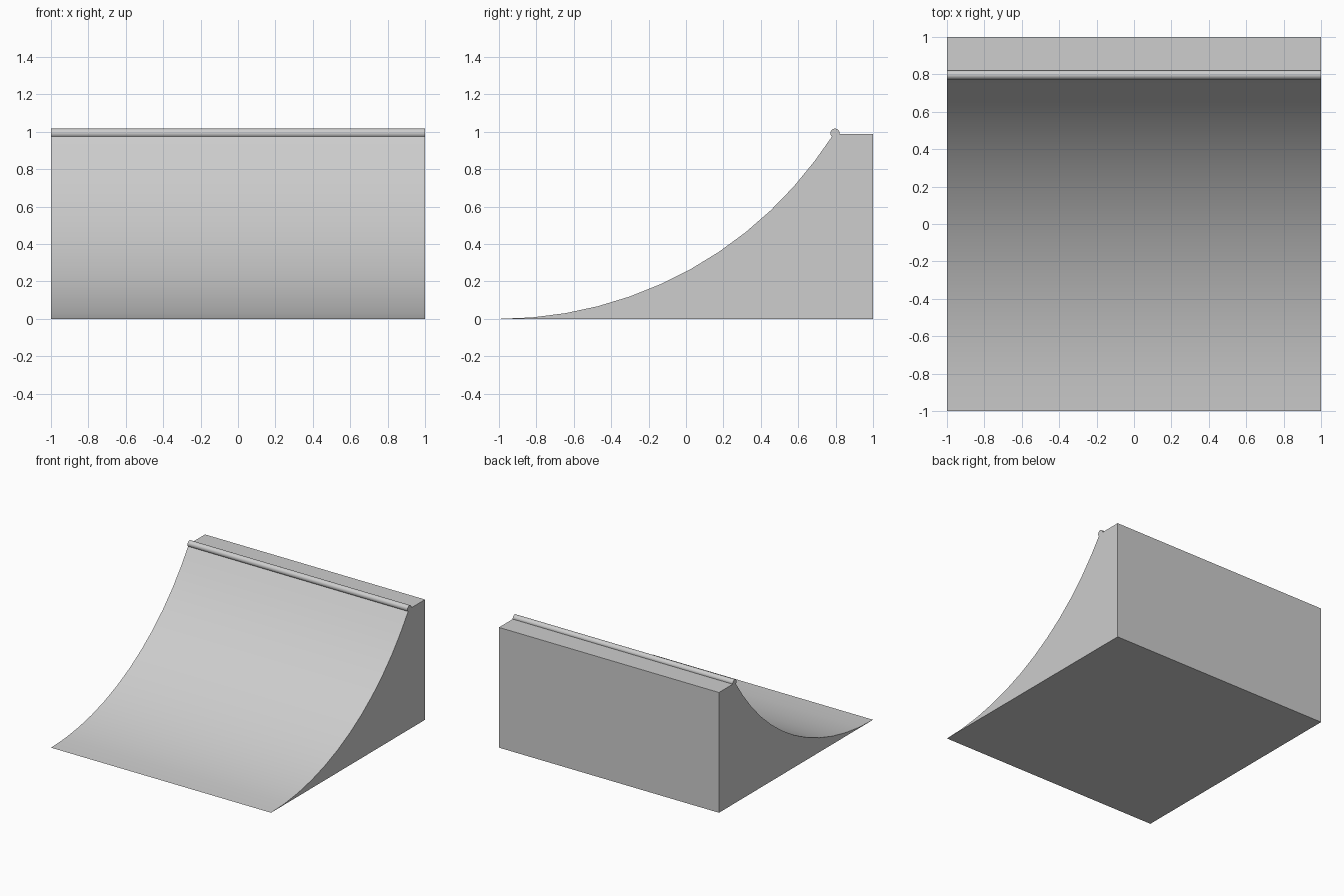
import bpy, bmesh, math

cube = bpy.data.objects.get("Cube")
if cube:
    bpy.data.objects.remove(cube, do_unlink=True)

HALF = 1.0          # half the width and depth
RADIUS = 2.11       # radius of the riding curve
DECK = 0.988        # deck height
LIP = 0.79          # where the curve meets the deck
STEPS = 12

gray = bpy.data.materials.new("light_gray")
gray.use_nodes = True
COLOR = (0.61, 0.61, 0.61, 1)
gray.diffuse_color = COLOR
gray.node_tree.nodes["Principled BSDF"].inputs["Base Color"].default_value = COLOR


def extrude_profile(name, points):
    """Sweep a closed (y, z) outline across the full width."""
    bm = bmesh.new()
    face = bm.faces.new([bm.verts.new((-HALF, y, z)) for y, z in points])
    swept = bmesh.ops.extrude_face_region(bm, geom=[face])["geom"]
    verts = [v for v in swept if isinstance(v, bmesh.types.BMVert)]
    bmesh.ops.translate(bm, verts=verts, vec=(2 * HALF, 0, 0))
    bmesh.ops.recalc_face_normals(bm, faces=bm.faces)
    mesh = bpy.data.meshes.new(name)
    bm.to_mesh(mesh)
    bm.free()
    mesh.materials.append(gray)
    obj = bpy.data.objects.new(name, mesh)
    bpy.context.collection.objects.link(obj)
    bpy.ops.object.select_all(action='DESELECT')
    obj.select_set(True)
    bpy.context.view_layer.objects.active = obj
    bpy.ops.object.shade_smooth_by_angle(angle=math.radians(30))
    return obj


# Ramp body: circular curve, deck, back and base
sweep = math.asin((LIP + HALF) / RADIUS)
angles = [sweep * i / STEPS for i in range(STEPS + 1)]
curve = [(RADIUS * math.sin(a) - HALF, RADIUS * (1 - math.cos(a))) for a in angles]
curve[-1] = (LIP, DECK)
extrude_profile("ramp_body", curve + [(HALF, DECK), (HALF, 0)])

# Round coping rail along the lip
SIDES = 24
turns = [math.tau * i / SIDES for i in range(SIDES)]
extrude_profile("coping_rail", [(0.797 + 0.025 * math.cos(t), 0.992 + 0.025 * math.sin(t))
                                for t in turns])
